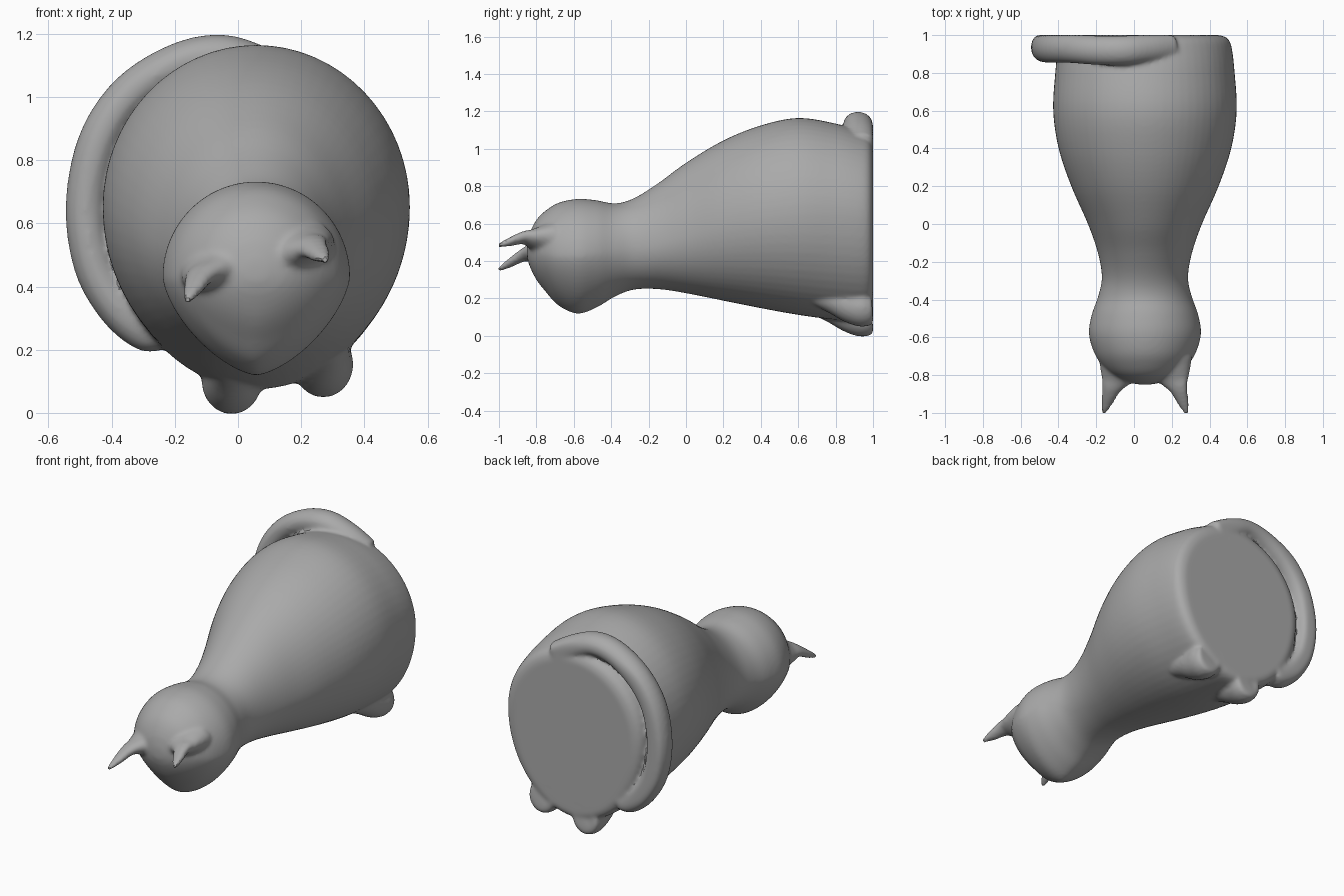
import bpy
import bmesh
from math import sin, cos, pi, copysign
from mathutils import Vector

cube = bpy.data.objects.get("Cube")
if cube:
    bpy.data.objects.remove(cube)

AXIS_X = 0.058   # the body axis runs along y at this x
BACK = 1.0       # flat base plane


def smooth_rows(rows, steps):
    """Spline through rows of numbers, parameterised by row index."""
    rows = [Vector(r) for r in rows]
    out = []
    for i in range(len(rows) - 1):
        a, b = rows[i], rows[i + 1]
        before = rows[max(i - 1, 0)]
        after = rows[min(i + 2, len(rows) - 1)]
        ta, tb = (b - before) / 2, (after - a) / 2
        for s in range(steps):
            t = s / steps
            out.append(a * (2*t**3 - 3*t**2 + 1) + ta * (t**3 - 2*t**2 + t)
                       + b * (3*t**2 - 2*t**3) + tb * (t**3 - t**2))
    return out + [rows[-1]]


def loft(bm, rings):
    """Skin a list of equal rings and cap both ends."""
    loops = [[bm.verts.new(p) for p in ring] for ring in rings]
    n = len(loops[0])
    for a, b in zip(loops, loops[1:]):
        for i in range(n):
            j = (i + 1) % n
            bm.faces.new((a[i], a[j], b[j], b[i]))
    bm.faces.new(loops[0])
    bm.faces.new(loops[-1])


def egg_ring(y, half_width, bottom, top, middle, power, n=64):
    """Round upper half, superelliptic lower half."""
    ring = []
    for i in range(n):
        c, s = cos(2 * pi * i / n), sin(2 * pi * i / n)
        if s < 0:
            c = copysign(abs(c) ** (2 / power), c)
            z = middle - (middle - bottom) * abs(s) ** (2 / power)
        else:
            z = middle + (top - middle) * s
        ring.append((AXIS_X + half_width * c, y, z))
    return ring


def tube_rings(path, wide, n=20):
    """Rings along a path of x, y, z, radius along wide, radius across."""
    rings = []
    for i, row in enumerate(path):
        centre = Vector(row[:3])
        ahead = Vector(path[min(i + 1, len(path) - 1)][:3])
        behind = Vector(path[max(i - 1, 0)][:3])
        tangent = (ahead - behind).normalized()
        u = (wide - tangent * wide.dot(tangent)).normalized()
        v = tangent.cross(u)
        rings.append([centre + u * row[3] * cos(2 * pi * k / n)
                      + v * row[4] * sin(2 * pi * k / n) for k in range(n)])
    return rings


bm = bmesh.new()

# Head, neck and body: y, half width, bottom, top, widest height, lower power
body = [
    (-0.85, 0.03, 0.42, 0.48, 0.45, 2), (-0.835, 0.10, 0.37, 0.55, 0.45, 1.9),
    (-0.80, 0.17, 0.30, 0.62, 0.45, 1.7), (-0.75, 0.225, 0.235, 0.67, 0.44, 1.6),
    (-0.68, 0.27, 0.16, 0.712, 0.43, 1.5), (-0.58, 0.297, 0.118, 0.732, 0.43, 1.5),
    (-0.48, 0.282, 0.15, 0.725, 0.44, 1.6), (-0.38, 0.247, 0.21, 0.708, 0.45, 1.8),
    (-0.28, 0.228, 0.247, 0.735, 0.47, 2), (-0.15, 0.25, 0.25, 0.815, 0.49, 2),
    (0.0, 0.302, 0.228, 0.925, 0.53, 2), (0.2, 0.39, 0.188, 1.045, 0.59, 2),
    (0.4, 0.457, 0.148, 1.125, 0.63, 2), (0.6, 0.486, 0.112, 1.165, 0.65, 2),
    (0.8, 0.475, 0.085, 1.135, 0.65, 2), (0.93, 0.46, 0.075, 1.095, 0.64, 2),
    (0.98, 0.44, 0.085, 1.07, 0.63, 2), (BACK, 0.40, 0.11, 1.03, 0.62, 2),
]
loft(bm, [egg_ring(*row) for row in smooth_rows(body, 5)])

# Ears: broad roots that sweep into thin bent tips
for root, mid, tip in (
    ((-0.07, -0.74, 0.455), (-0.12, -0.87, 0.43), (-0.163, -1.005, 0.352)),
    ((0.19, -0.74, 0.515), (0.235, -0.87, 0.525), (0.28, -1.005, 0.482)),
):
    path = [(*root, 0.13, 0.09), (*Vector(root).lerp(Vector(mid), 0.6), 0.085, 0.05),
            (*mid, 0.052, 0.032), (*Vector(mid).lerp(Vector(tip), 0.55), 0.033, 0.022),
            (*tip, 0.012, 0.011)]
    loft(bm, tube_rings(smooth_rows(path, 4), Vector((1, 0, 0.35))))

# Feet: blobs flaring towards the base
for x, low in ((-0.02, -0.005), (0.27, 0.048)):
    path = [(x, 0.62, low + 0.2, 0.05, 0.05), (x, 0.78, low + 0.15, 0.075, 0.075),
            (x, 0.88, low + 0.115, 0.09, 0.095), (x, 0.95, low + 0.105, 0.095, 0.105),
            (x, BACK, low + 0.115, 0.075, 0.085)]
    loft(bm, tube_rings(smooth_rows(path, 4), Vector((1, 0, 0))))

# Tail: curls from the top of the base around the right side
tail = [(0.2, 0.94, 1.02), (0.08, 0.93, 1.09), (-0.05, 0.92, 1.132), (-0.19, 0.92, 1.105),
        (-0.34, 0.93, 1.01), (-0.44, 0.93, 0.86), (-0.48, 0.935, 0.66),
        (-0.455, 0.935, 0.47), (-0.38, 0.935, 0.335), (-0.29, 0.935, 0.26),
        (-0.235, 0.94, 0.245)]
tail = [(*p, 0.078 if i < 9 else 0.07, 0.066 if i < 10 else 0.045)
        for i, p in enumerate(tail)]
loft(bm, tube_rings(smooth_rows(tail, 5), Vector((0, 1, 0))))

# Flatten everything on the base plane
for v in bm.verts:
    v.co.y = min(v.co.y, BACK)
bmesh.ops.recalc_face_normals(bm, faces=bm.faces)

mesh = bpy.data.meshes.new("cat_figurine")
bm.to_mesh(mesh)
bm.free()
cat = bpy.data.objects.new("cat_figurine", mesh)
bpy.context.collection.objects.link(cat)

# Plain grey clay
grey = bpy.data.materials.new("grey_clay")
grey.use_nodes = True
colour = (0.4, 0.4, 0.4, 1)
grey.diffuse_color = colour
grey.node_tree.nodes["Principled BSDF"].inputs["Base Color"].default_value = colour
mesh.materials.append(grey)

# Fuse the parts into one soft skin
remesh = cat.modifiers.new("fuse", 'REMESH')
remesh.mode = 'VOXEL'
remesh.voxel_size = 0.011
remesh.use_smooth_shade = True
soften = cat.modifiers.new("soften", 'SMOOTH')
soften.factor = 0.5
soften.iterations = 8

bpy.context.view_layer.objects.active = cat
cat.select_set(True)
for name in ("fuse", "soften"):
    bpy.ops.object.modifier_apply(modifier=name)
bpy.ops.object.shade_smooth_by_angle()
